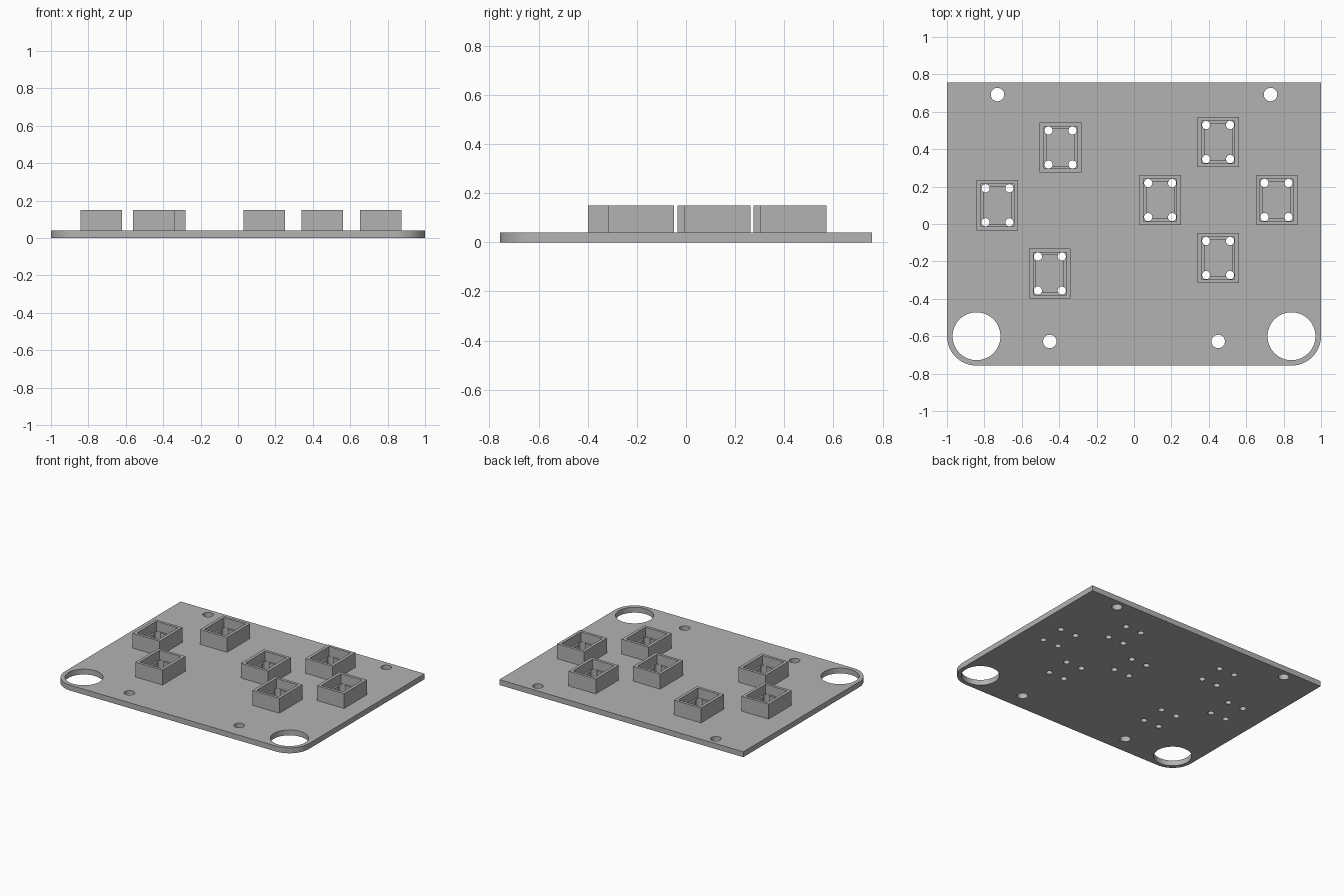
import bpy, bmesh
from math import pi, sin, cos

cube = bpy.data.objects.get("Cube")
if cube:
    bpy.data.objects.remove(cube, do_unlink=True)

GREY = (0.45, 0.45, 0.45, 1)
mat = bpy.data.materials.new("plain grey")
mat.use_nodes = True
mat.diffuse_color = GREY
mat.node_tree.nodes["Principled BSDF"].inputs["Base Color"].default_value = GREY

HALF_X, HALF_Y, THICK, TOP = 1.0, 0.757, 0.04, 0.15
CORNER = 0.158
SOCKETS = [(-0.393, 0.409), (-0.73, 0.10), (-0.45, -0.265), (0.14, 0.128),
           (0.45, 0.438), (0.762, 0.128), (0.45, -0.182)]


def make_object(name, bm):
    bmesh.ops.recalc_face_normals(bm, faces=bm.faces)
    mesh = bpy.data.meshes.new(name)
    bm.to_mesh(mesh)
    bm.free()
    mesh.materials.append(mat)
    obj = bpy.data.objects.new(name, mesh)
    bpy.context.collection.objects.link(obj)
    return obj


def drill_cutter(name, holes):
    """One mesh of upright cylinders from (x, y, radius, sides)."""
    bm = bmesh.new()
    for x, y, r, sides in holes:
        rings = [[bm.verts.new((x + r * cos(2 * pi * i / sides),
                                y + r * sin(2 * pi * i / sides), z))
                  for i in range(sides)] for z in (-0.1, 0.3)]
        for i in range(sides):
            j = (i + 1) % sides
            bm.faces.new((rings[0][i], rings[0][j], rings[1][j], rings[1][i]))
        for ring in rings:
            bm.faces.new(ring)
    cutter = make_object(name, bm)
    cutter.hide_render = True
    return cutter


def cut(obj, cutter):
    mod = obj.modifiers.new("drill", "BOOLEAN")
    mod.object, mod.operation, mod.solver = cutter, "DIFFERENCE", "EXACT"
    bpy.context.view_layer.objects.active = obj
    bpy.ops.object.modifier_apply(modifier=mod.name)


def smooth(obj):
    bpy.ops.object.select_all(action="DESELECT")
    obj.select_set(True)
    bpy.context.view_layer.objects.active = obj
    bpy.ops.object.shade_smooth_by_angle(angle=pi / 6)


# Base plate: square back corners, rounded front corners
outline = [(HALF_X, HALF_Y), (-HALF_X, HALF_Y)]
for side, start in ((-1, pi), (1, 1.5 * pi)):
    for i in range(17):
        a = start + i * pi / 32
        outline.append((side * (HALF_X - CORNER) + CORNER * cos(a),
                        CORNER - HALF_Y + CORNER * sin(a)))
bm = bmesh.new()
face = bm.faces.new([bm.verts.new((x, y, 0)) for x, y in outline])
up = bmesh.ops.extrude_face_region(bm, geom=[face])["geom"]
bmesh.ops.translate(bm, vec=(0, 0, THICK),
                    verts=[v for v in up if isinstance(v, bmesh.types.BMVert)])
plate = make_object("base_plate", bm)


# Sockets: rectangular frames with an inner ledge
def socket(name, cx, cy):
    sections = [(0.111, 0.134, 0.03), (0.111, 0.134, TOP), (0.0885, 0.1135, TOP),
                (0.0885, 0.1135, 0.08), (0.074, 0.099, 0.08), (0.074, 0.099, 0.03)]
    bm = bmesh.new()
    loops = [[bm.verts.new((cx + sx * hx, cy + sy * hy, z))
              for sx, sy in ((-1, -1), (1, -1), (1, 1), (-1, 1))]
             for hx, hy, z in sections]
    for a, b in zip(loops, loops[1:] + loops[:1]):
        for i in range(4):
            j = (i + 1) % 4
            bm.faces.new((a[i], a[j], b[j], b[i]))
    return make_object(name, bm)


frames = [socket(f"socket_{i + 1}", x, y) for i, (x, y) in enumerate(SOCKETS)]

# Drilled holes: corner rings, mounting holes and four pins per socket
pins = [(x + sx * 0.064, y + sy * 0.091, 0.022, 20)
        for x, y in SOCKETS for sx in (-1, 1) for sy in (-1, 1)]
mounts = []
for s in (-1, 1):
    mounts += [(s * 0.842, -0.6, 0.128, 64), (s * 0.73, 0.692, 0.036, 32),
               (s * 0.45, -0.628, 0.036, 32)]
pin_cutter = drill_cutter("pin_cutter", pins)
mount_cutter = drill_cutter("mount_cutter", mounts)
cut(plate, pin_cutter)
cut(plate, mount_cutter)
for frame in frames:
    cut(frame, pin_cutter)
for obj in [plate] + frames:
    smooth(obj)
for cutter in (pin_cutter, mount_cutter):
    bpy.data.objects.remove(cutter, do_unlink=True)
